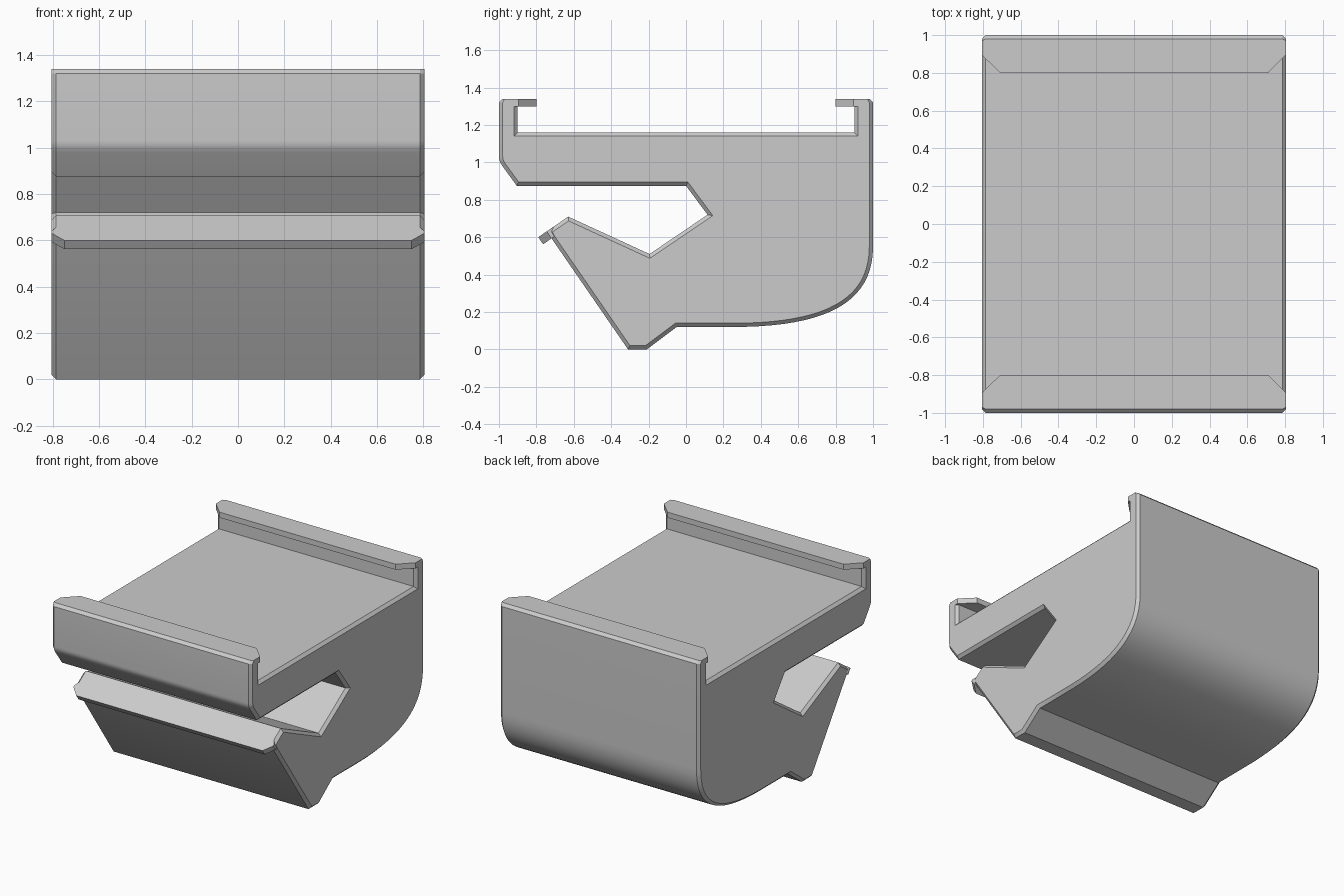
import bpy
import bmesh
import math
from mathutils import Vector

cube = bpy.data.objects.get("Cube")
if cube:
    bpy.data.objects.remove(cube, do_unlink=True)

grey = bpy.data.materials.new("light grey")
grey.use_nodes = True
colour = (0.6, 0.6, 0.6, 1)
grey.diffuse_color = colour
grey.node_tree.nodes["Principled BSDF"].inputs["Base Color"].default_value = colour

HALF = 0.805      # half width
CH = 0.02         # edge chamfer


def loft(name, rings):
    """Join matching rings of points and close both ends."""
    bm = bmesh.new()
    loops = [[bm.verts.new(p) for p in ring] for ring in rings]
    n = len(loops[0])
    for a, b in zip(loops, loops[1:]):
        for i in range(n):
            j = (i + 1) % n
            bm.faces.new((a[i], a[j], b[j], b[i]))
    bm.faces.new(loops[0])
    bm.faces.new(loops[-1])
    bmesh.ops.recalc_face_normals(bm, faces=bm.faces)
    mesh = bpy.data.meshes.new(name)
    bm.to_mesh(mesh)
    bm.free()
    mesh.materials.append(grey)
    obj = bpy.data.objects.new(name, mesh)
    bpy.context.collection.objects.link(obj)
    return obj


def inset(points, d):
    """Offset a counter-clockwise outline inward by d with mitred corners."""
    result = []
    for i, p in enumerate(points):
        e1 = (p - points[i - 1]).normalized()
        e2 = (points[(i + 1) % len(points)] - p).normalized()
        n1, n2 = Vector((-e1.y, e1.x)), Vector((-e2.y, e2.x))
        result.append(p + (n1 + n2) * (d / (1 + n1.dot(n2))))
    return result


def bezier(a, b, c, d, steps):
    a, b, c, d = map(Vector, (a, b, c, d))
    for k in range(steps + 1):
        t = k / steps
        s = 1 - t
        yield a * s**3 + b * 3 * s * s * t + c * 3 * s * t * t + d * t**3


# Body side outline (y, z), counter-clockwise from the foot
outline = [Vector(p) for p in [(-0.31, 0), (-0.21, 0), (-0.05, 0.12)]]
outline += bezier((0.25, 0.12), (0.75, 0.12), (1, 0.25), (1, 0.55), 20)
outline += [Vector(p) for p in [
    (1, 1.32), (0.9, 1.32), (0.9, 1.16), (-0.9, 1.16), (-0.9, 1.32), (-1, 1.32)]]
outline += bezier((-1, 1.03), (-1, 1.01), (-0.995, 1), (-0.98, 0.978), 3)
outline += [Vector(p) for p in [
    (-0.905, 0.875), (0, 0.875), (0.115, 0.72), (-0.195, 0.51),
    (-0.63, 0.71), (-0.74, 0.634), (-0.72, 0.595)]]
cap = inset(outline, CH)
body = loft("clamp_body", [[(x, p.x, p.y) for p in pts] for x, pts in (
    (-HALF, cap), (CH - HALF, outline), (HALF - CH, outline), (HALF, cap))])

# Smooth the rounded corners only
bpy.context.view_layer.objects.active = body
body.select_set(True)
bpy.ops.object.shade_smooth_by_angle(angle=math.radians(30))
body.select_set(False)


def mirrored(half):
    """Complete a half plan (x, v) by mirroring it in x."""
    return half + [(-x, v) for x, v in reversed(half)]


# Inward flanges along the two top rims
plan = mirrored([(0.71, 0.8), (HALF, 0.895), (HALF, 0.98), (HALF - CH, 1)])
top = mirrored([(0.71, 0.8), (HALF, 0.895), (HALF, 0.97), (HALF - CH, 0.98)])
for name, side in (("front_flange", -1), ("back_flange", 1)):
    loft(name, [[(x, side * y, z) for x, y in pts]
                for z, pts in ((1.3, plan), (1.32, plan), (1.34, top))])

# Lip at the tip of the lower jaw, with cut corners
along = Vector((0.16, 0.11)).normalized()
down = Vector((along.y, -along.x))
tip = Vector((-0.79, 0.6))
lip_plan = mirrored([(0.75, 0), (HALF, 0.055), (HALF, 0.07), (HALF - CH, 0.1)])
rings = []
for depth in (0, 0.046):
    base = tip + down * depth
    rings.append([(x, *(base + along * s)) for x, s in lip_plan])
loft("jaw_lip", rings)
